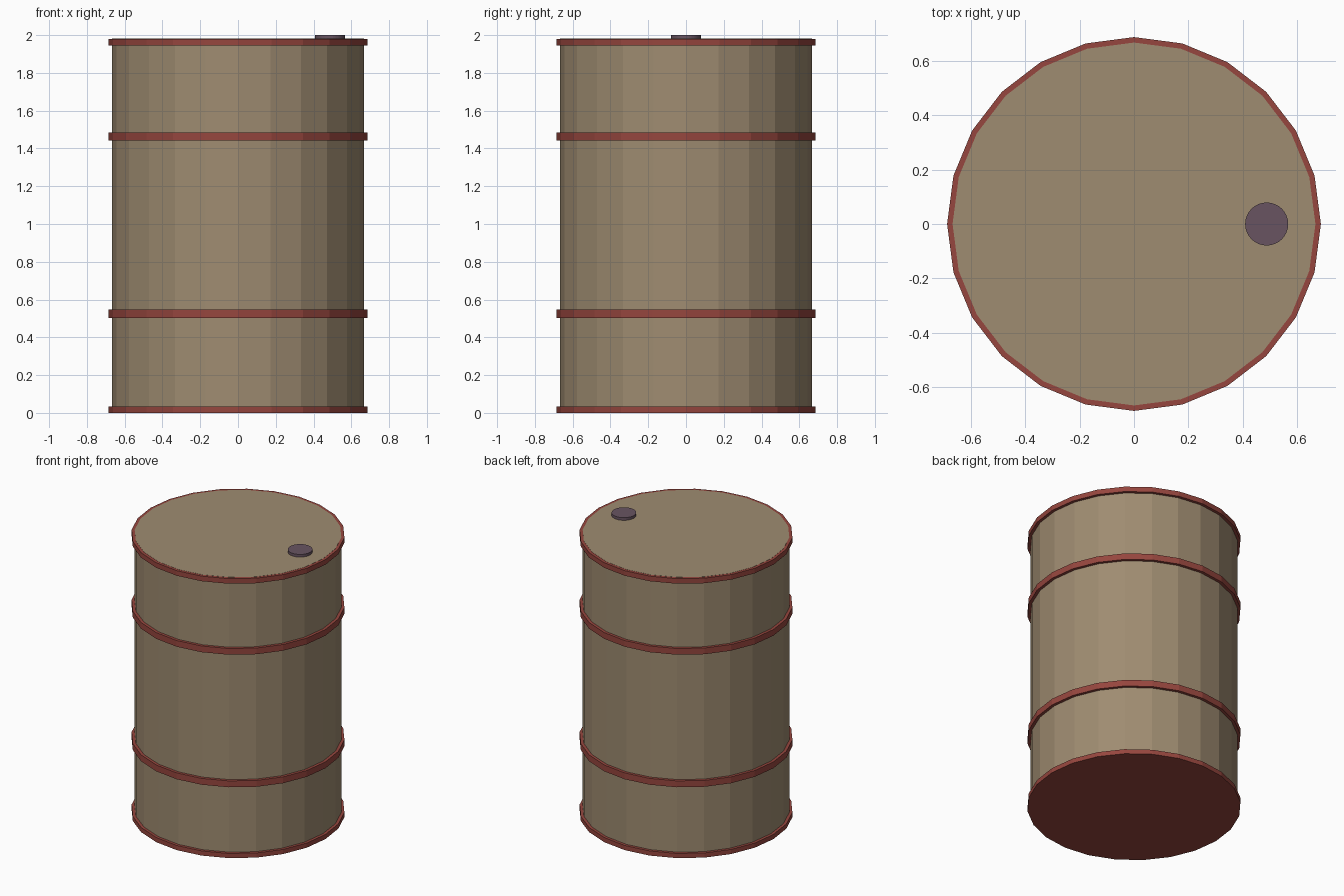
import bpy, bmesh, math

if "Cube" in bpy.data.objects:
    bpy.data.objects.remove(bpy.data.objects["Cube"])

SIDES = 24
BODY_R, HOOP_R = 0.666, 0.686


def material(name, rgb):
    m = bpy.data.materials.new(name)
    lin = [((c / 255 + 0.055) / 1.055) ** 2.4 for c in rgb]
    m.diffuse_color = (*lin, 1)
    m.use_nodes = True
    m.node_tree.nodes["Principled BSDF"].inputs["Base Color"].default_value = m.diffuse_color
    return m


def finish(bm, name, mat):
    bmesh.ops.recalc_face_normals(bm, faces=bm.faces)
    me = bpy.data.meshes.new(name)
    bm.to_mesh(me)
    bm.free()
    me.materials.append(mat)
    ob = bpy.data.objects.new(name, me)
    bpy.context.collection.objects.link(ob)
    return ob


def loop(bm, r, z, n, cx=0):
    return [bm.verts.new((cx + r * math.cos(i * math.tau / n),
                          r * math.sin(i * math.tau / n), z)) for i in range(n)]


def bridge(bm, a, b):
    n = len(a)
    for i in range(n):
        j = (i + 1) % n
        bm.faces.new((a[i], a[j], b[j], b[i]))


def disc(name, r, z0, z1, mat, n=SIDES, cx=0):
    """Capped cylinder."""
    bm = bmesh.new()
    a, b = loop(bm, r, z0, n, cx), loop(bm, r, z1, n, cx)
    bridge(bm, a, b)
    bm.faces.new(a)
    bm.faces.new(b)
    return finish(bm, name, mat)


def hoop(name, z0, z1, mat):
    """Square-section ring sunk slightly into the drum wall."""
    bm = bmesh.new()
    section = [(BODY_R - 0.006, z0), (HOOP_R, z0), (HOOP_R, z1), (BODY_R - 0.006, z1)]
    rings = [loop(bm, r, z, SIDES) for r, z in section]
    for k in range(4):
        bridge(bm, rings[k], rings[(k + 1) % 4])
    return finish(bm, name, mat)


tan = material("tan paint", (159, 140, 113))
red = material("rust red", (150, 70, 62))
purple = material("dull purple", (104, 84, 97))

# Drum wall with flush lid
disc("drum_body", BODY_R, 0.01, 1.981, tan)
# Closed base plate with bottom rim
disc("base_rim", HOOP_R, 0.0, 0.033, red)
# Raised hoops and top rim
hoop("lower_hoop", 0.502, 0.547, red)
hoop("upper_hoop", 1.441, 1.485, red)
hoop("top_rim", 1.944, 1.98, red)
# Filler cap near the right edge of the lid
disc("filler_cap", 0.079, 1.97, 2.0, purple, n=32, cx=0.487)
